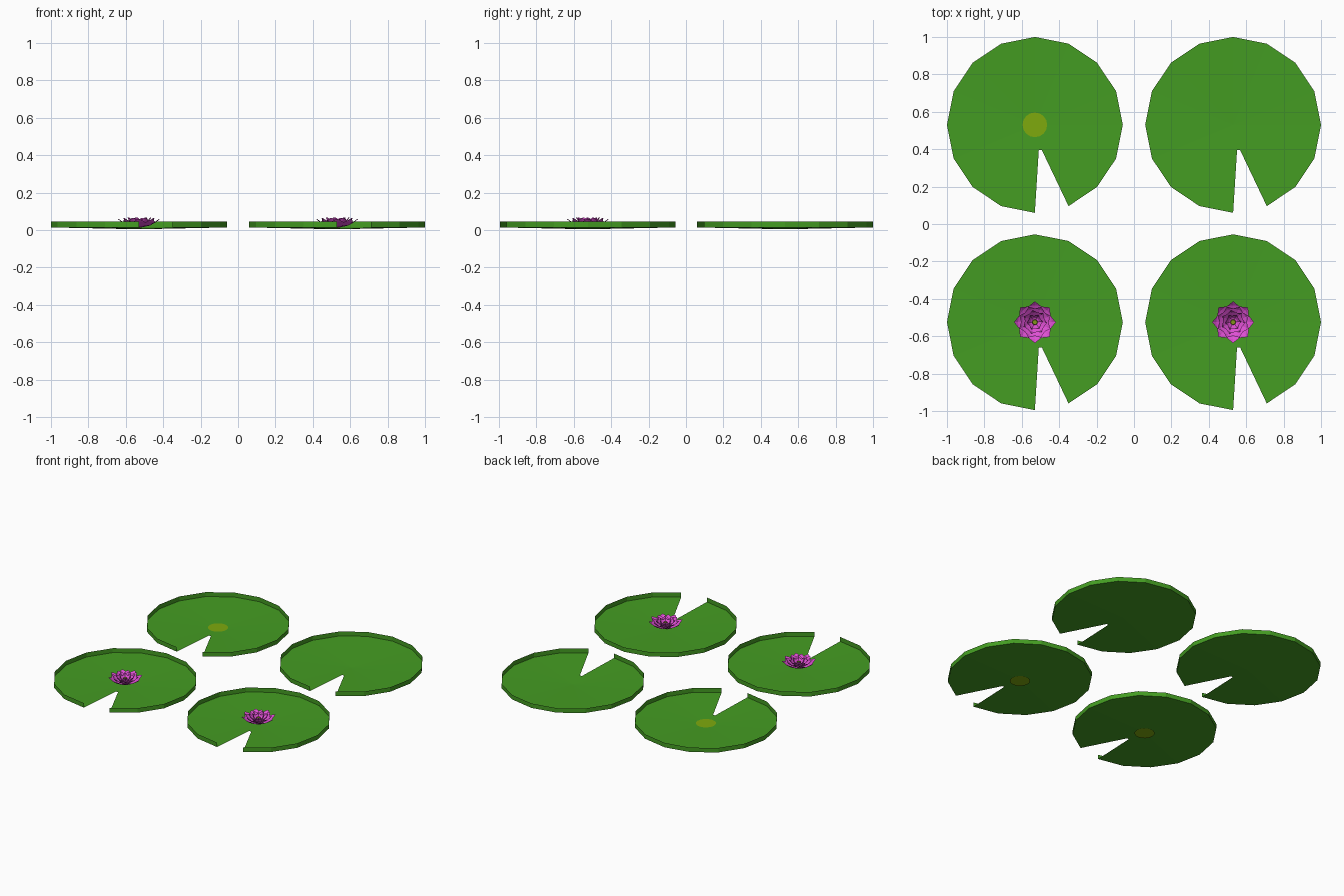
import bpy, bmesh, math
from mathutils import Vector, Matrix

cube = bpy.data.objects.get("Cube")
if cube:
    bpy.data.objects.remove(cube, do_unlink=True)


def material(name, rgb):
    m = bpy.data.materials.new(name)
    m.use_nodes = True
    m.diffuse_color = (*rgb, 1)
    m.node_tree.nodes["Principled BSDF"].inputs["Base Color"].default_value = (*rgb, 1)
    return m


LEAF = material("leaf green", (0.058, 0.335, 0.016))
SPOT = material("yellow green", (0.21, 0.40, 0.004))
PINK = material("petal pink", (0.74, 0.08, 0.66))
HEART = material("flower heart olive", (0.22, 0.30, 0.01))

OFFSET, RADIUS, SIDES = 0.53, 0.47, 16
FLOOR_EDGE, FLOOR_MID, RIM_TOP = 0.014, 0.004, 0.046


def finish(name, bm, mat, location):
    mesh = bpy.data.meshes.new(name)
    bm.to_mesh(mesh)
    bm.free()
    mesh.materials.append(mat)
    obj = bpy.data.objects.new(name, mesh)
    obj.location = location
    bpy.context.collection.objects.link(obj)
    return obj


def lily_pad(name, location):
    """Shallow open dish with a wedge missing from the front."""
    bm = bmesh.new()
    low, high = [], []
    for i in range(SIDES):
        a = math.radians(-67.5) + i * math.tau / SIDES
        x, y = RADIUS * math.cos(a), RADIUS * math.sin(a)
        low.append(bm.verts.new((x, y, FLOOR_EDGE)))
        high.append(bm.verts.new((x, y, RIM_TOP)))
    mid = bm.verts.new((0, 0, FLOOR_MID))
    notch_r = bm.verts.new((0.021, -0.134, FLOOR_MID + 0.003))
    notch_l = bm.verts.new((0.037, -0.134, FLOOR_MID + 0.003))
    for i in range(SIDES - 1):
        bm.faces.new((mid, low[i], low[i + 1]))
        bm.faces.new((low[i], high[i], high[i + 1], low[i + 1]))
    # floor on both sides of the notch
    bm.faces.new((mid, notch_l, low[0]))
    bm.faces.new((mid, low[-1], notch_r))
    bm.faces.new((mid, notch_r, notch_l))
    return finish(name, bm, LEAF, location)


def spot(name, location, z):
    bm = bmesh.new()
    bmesh.ops.create_circle(bm, cap_ends=True, segments=SIDES, radius=0.066,
                            matrix=Matrix.Translation((0, 0, z)))
    return finish(name, bm, SPOT, location)


def add_petal(bm, angle, inner, outer, width, base_z, tip_z):
    """Cupped pointed petal, rising from the heart to its tip."""
    turn = Matrix.Rotation(angle, 3, 'Z')
    rows = []
    for t, w, lift in ((0, 0.35, 0), (0.45, 0.9, 0.22), (0.78, 1.0, 0.62), (1, 0.2, 1)):
        r = inner + (outer - inner) * t
        z = base_z + (tip_z - base_z) * lift
        row = []
        for s in (-1, 0, 1):
            p = Vector((r - 0.006 * abs(s), s * w * width, z + 0.004 * abs(s) * (1 - t)))
            row.append(bm.verts.new(turn @ p))
        rows.append(row)
    for a, b in zip(rows, rows[1:]):
        for j in range(2):
            bm.faces.new((a[j], b[j], b[j + 1], a[j + 1]))


def flower(prefix, location):
    # petal rings: count, inner and outer radius, half width, base and tip height, turn
    rings = ((8, 0.015, 0.112, 0.034, 0.014, 0.058, 0),
             (8, 0.012, 0.090, 0.029, 0.018, 0.063, 0.5),
             (7, 0.010, 0.066, 0.024, 0.022, 0.066, 0.2),
             (6, 0.008, 0.043, 0.018, 0.026, 0.064, 0.6))
    bm = bmesh.new()
    for count, inner, outer, width, z0, z1, turn in rings:
        for i in range(count):
            add_petal(bm, math.pi / 2 + (i + turn) * math.tau / count,
                      inner, outer, width, z0, z1)
    finish(prefix + "_flower_petals", bm, PINK, location)
    # heart
    bm = bmesh.new()
    bmesh.ops.create_cone(bm, cap_ends=True, segments=8, radius1=0.018, radius2=0.013,
                          depth=0.036, matrix=Matrix.Translation((0, 0, 0.030)))
    finish(prefix + "_flower_heart", bm, HEART, location)


for side, sx in (("left", 1), ("right", -1)):
    for end, sy in (("front", -1), ("back", 1)):
        prefix = f"{end}_{side}"
        # front leaves sit a hair off centre so the whole set spans evenly
        place = (sx * OFFSET, sy * OFFSET + (0.005 if sy < 0 else 0), 0)
        lily_pad(prefix + "_lily_pad", place)
        if sy < 0:
            flower(prefix, place)
            spot(prefix + "_stem_spot", place, 0.0)
        elif sx < 0:
            spot(prefix + "_bud_spot", place, 0.008)
